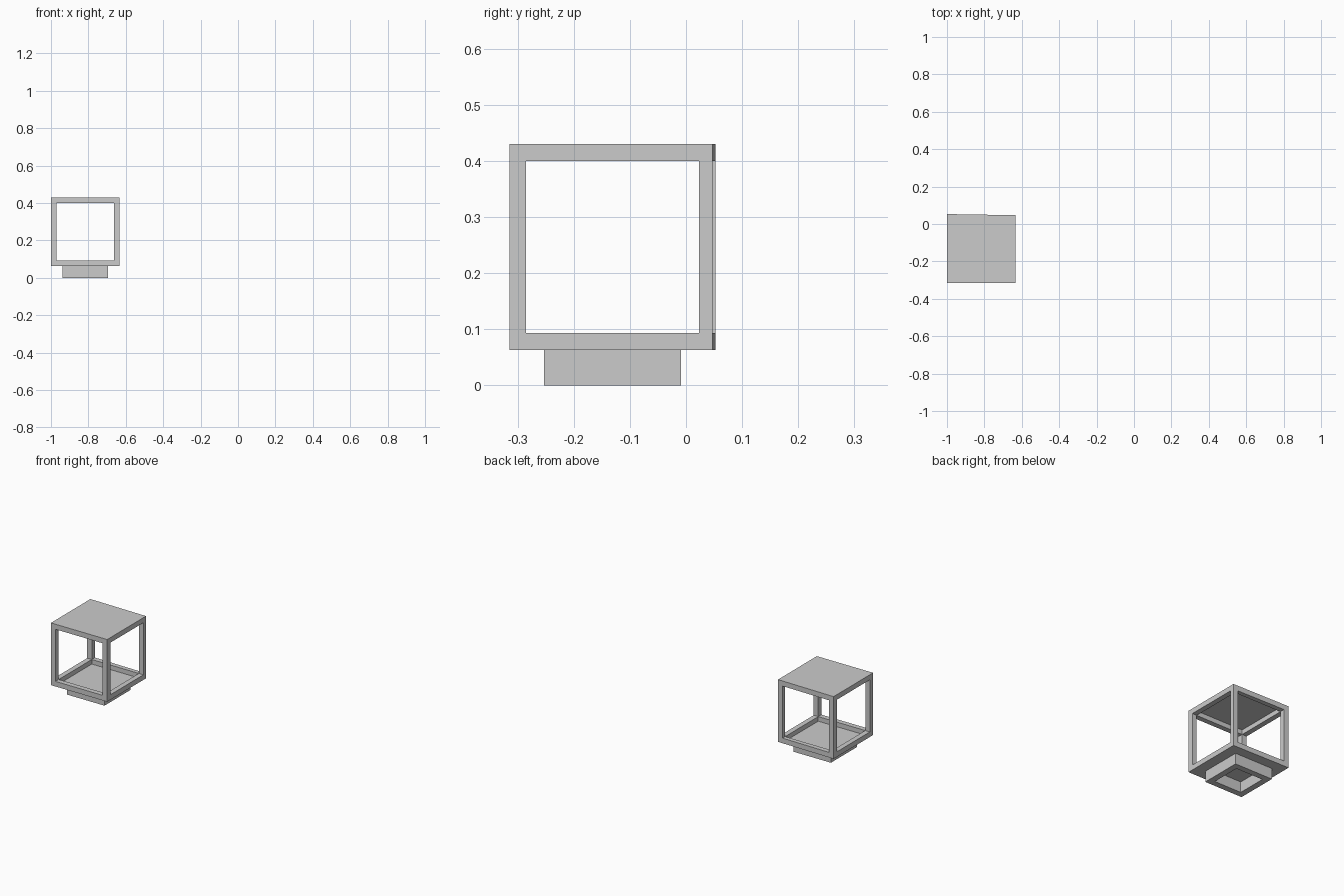
import bpy, bmesh
from mathutils import Vector

if "Cube" in bpy.data.objects:
    bpy.data.objects.remove(bpy.data.objects["Cube"])

X0, X1 = -1.0, -0.633      # frame extents
Y0, Y1 = -0.315, 0.053
Z0, Z1 = 0.063, 0.43
T = 0.03                   # bar thickness
SKEW = 0.006               # the back edge leans in slightly toward the right


def make_box(name, lo, hi, open_dir=0, wall=T, depth=0.0):
    """Box from lo to hi; open_dir +1/-1 hollows it from the top/bottom."""
    bm = bmesh.new()
    bmesh.ops.create_cube(bm, size=1)
    lo, hi = Vector(lo), Vector(hi)
    for v in bm.verts:
        v.co = Vector([lo[i] + (v.co[i] + 0.5) * (hi[i] - lo[i]) for i in range(3)])
    if open_dir:
        bm.normal_update()
        face = next(f for f in bm.faces if f.normal.z * open_dir > 0.9)
        bmesh.ops.inset_region(bm, faces=[face], thickness=wall, use_even_offset=True)
        # push the inner face in as a new recess
        new = bmesh.ops.extrude_discrete_faces(bm, faces=[face])["faces"][0]
        for v in new.verts:
            v.co.z -= open_dir * depth
    for v in bm.verts:
        if v.co.y > Y1 - 0.001:
            v.co.y -= SKEW * (v.co.x - X0) / (X1 - X0)
    bmesh.ops.recalc_face_normals(bm, faces=bm.faces)
    mesh = bpy.data.meshes.new(name)
    bm.to_mesh(mesh)
    bm.free()
    obj = bpy.data.objects.new(name, mesh)
    bpy.context.collection.objects.link(obj)
    return obj


# Roof and floor: thin panels with a rail around the edge
make_box("roof_panel", (X0, Y0, Z1 - T), (X1, Y1, Z1), -1, T, T - 0.003)
make_box("floor_panel", (X0, Y0, Z0), (X1, Y1, Z0 + T), 1, T, T - 0.003)

# Corner posts
for side, xa in (("left", X0), ("right", X1 - T)):
    for end, ya in (("front", Y0), ("back", Y1 - T)):
        make_box(f"{end}_{side}_post", (xa, ya, Z0 + T), (xa + T, ya + T, Z1 - T))

# Hollow plinth under the floor
make_box("plinth", (-0.939, -0.253, 0), (-0.694, -0.009, Z0), -1, 0.035, Z0 - 0.001)
